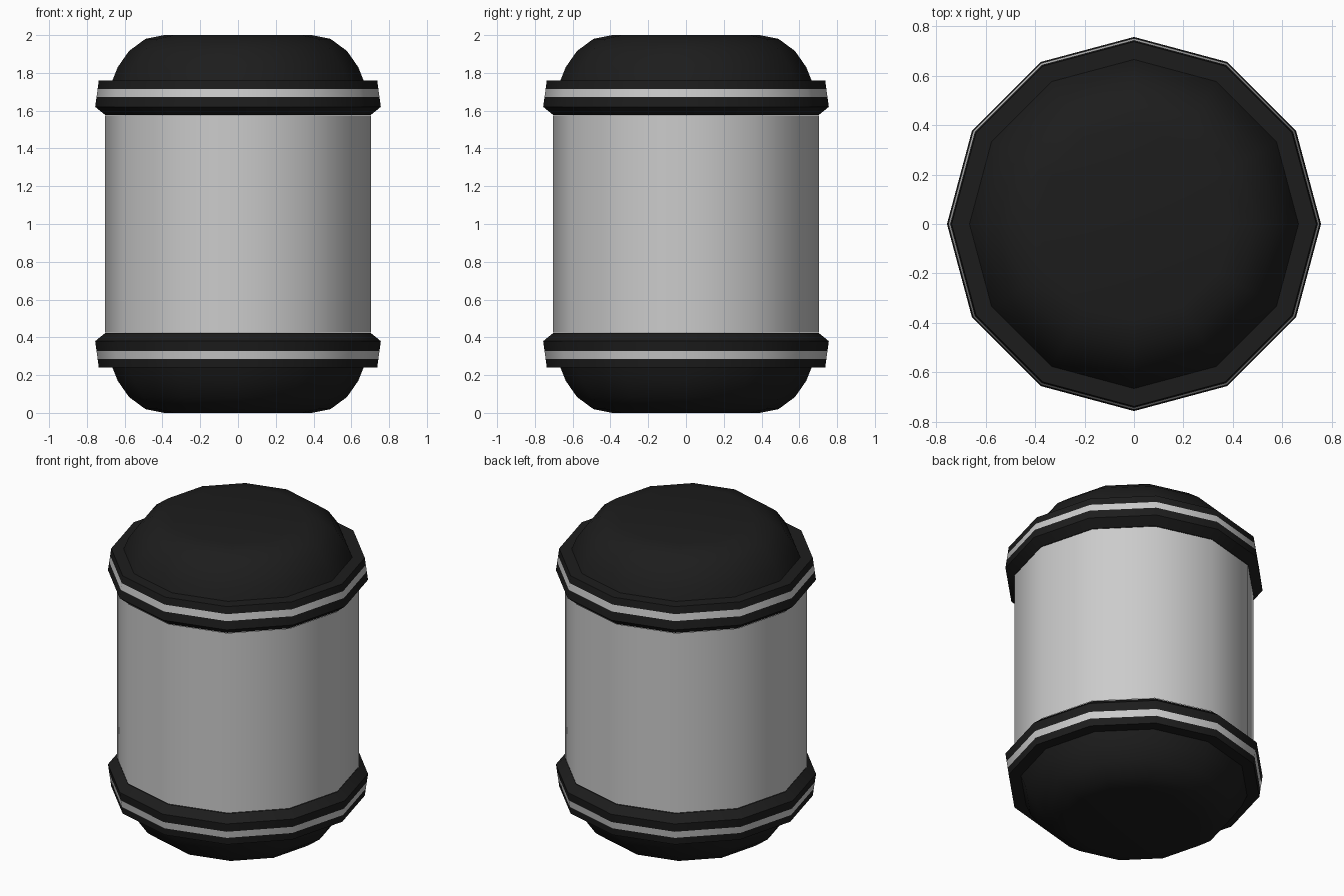
import bpy, bmesh, math

if "Cube" in bpy.data.objects:
    bpy.data.objects.remove(bpy.data.objects["Cube"])

SIDES = 12


def paint(name, rgb):
    m = bpy.data.materials.new(name)
    m.diffuse_color = (*rgb, 1)
    m.use_nodes = True
    m.node_tree.nodes["Principled BSDF"].inputs["Base Color"].default_value = m.diffuse_color
    return m


black = paint("black", (0.012, 0.012, 0.012))


def lathe(name, profile, material=None):
    """Revolve (radius, z) points around z; a zero radius closes to a pole."""
    bm = bmesh.new()
    rings = []
    for r, z in profile:
        if r == 0:
            rings.append([bm.verts.new((0, 0, z))] * SIDES)
        else:
            rings.append([bm.verts.new((r * math.cos(2 * math.pi * i / SIDES),
                                        r * math.sin(2 * math.pi * i / SIDES), z))
                          for i in range(SIDES)])
    for a, b in zip(rings, rings[1:]):
        for i in range(SIDES):
            j = (i + 1) % SIDES
            bm.faces.new(dict.fromkeys((a[i], a[j], b[j], b[i])))
    bmesh.ops.recalc_face_normals(bm, faces=bm.faces)
    # open strips: make sure the outside faces outward
    if sum(f.normal.dot((f.calc_center_median().x, f.calc_center_median().y,
                         f.calc_center_median().z - profile[0][1])) for f in bm.faces) < 0:
        bmesh.ops.reverse_faces(bm, faces=bm.faces)
    mesh = bpy.data.meshes.new(name)
    bm.to_mesh(mesh)
    bm.free()
    ob = bpy.data.objects.new(name, mesh)
    bpy.context.collection.objects.link(ob)
    if material:
        mesh.materials.append(material)
    bpy.ops.object.select_all(action='DESELECT')
    ob.select_set(True)
    bpy.context.view_layer.objects.active = ob
    bpy.ops.object.shade_smooth_by_angle(angle=math.radians(38))
    return ob


# Grey barrel
lathe("body", [(0.703, 0.425), (0.703, 1.575)])

# Profiles of the upper end; the lower end is the same flipped about z = 1
parts = {
    "end_cap": ([(0.665, 1.76), (0.637, 1.83), (0.577, 1.916),
                 (0.49, 1.98), (0.39, 2.0), (0, 2.0)], black),
    "rim_outer": ([(0.743, 1.715), (0.737, 1.76), (0.665, 1.76)], black),
    "rim_stripe": ([(0.749, 1.673), (0.743, 1.715)], None),
    "rim_inner": ([(0.703, 1.577), (0.756, 1.62), (0.749, 1.673)], black),
}
for name, (profile, mat) in parts.items():
    lathe("top_" + name, profile, mat)
    lathe("bottom_" + name, [(r, 2 - z) for r, z in reversed(profile)], mat)
